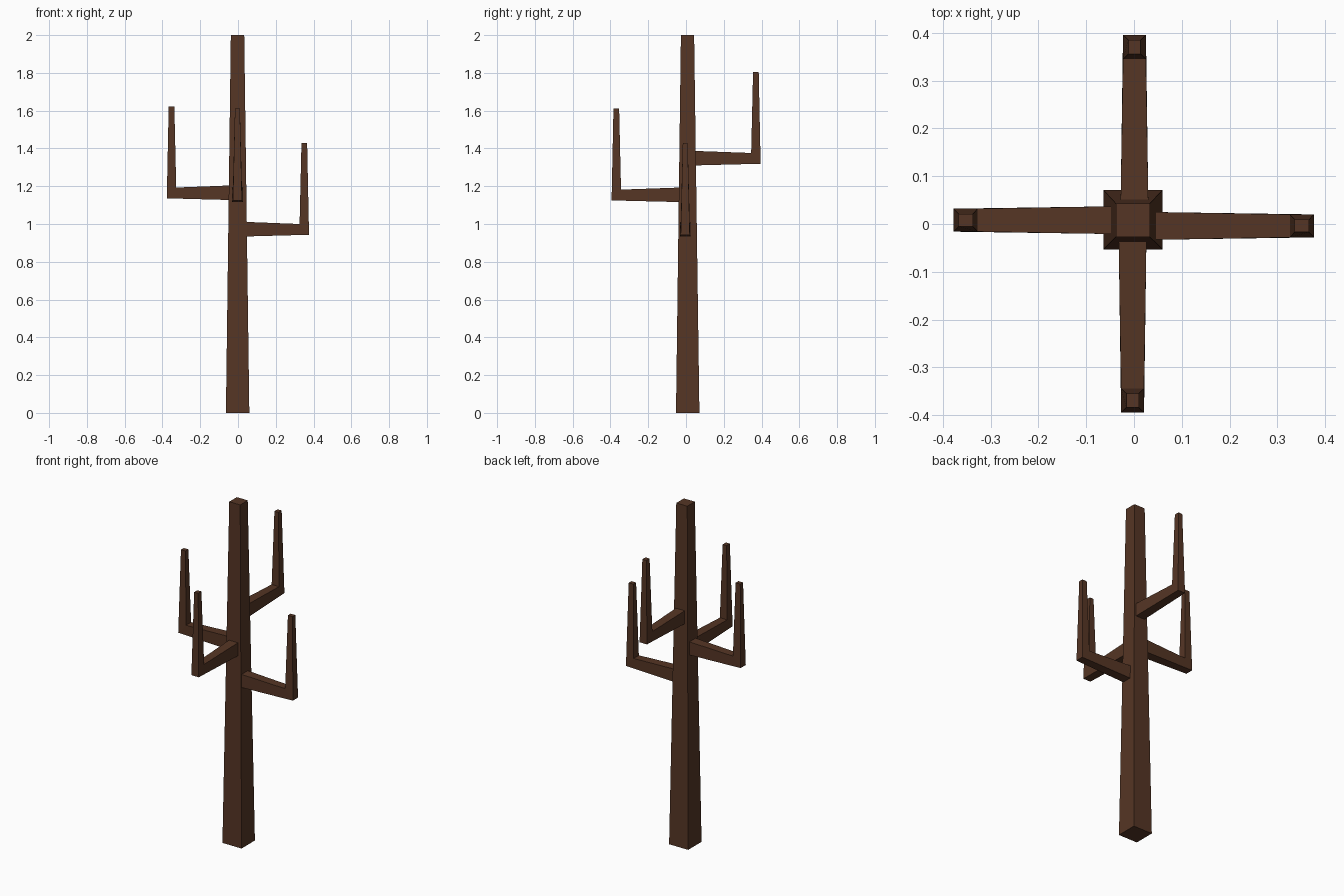
import bpy, bmesh

if "Cube" in bpy.data.objects:
    bpy.data.objects.remove(bpy.data.objects["Cube"])

bark = bpy.data.materials.new("dark brown bark")
bark.diffuse_color = (0.091, 0.036, 0.018, 1)
bark.use_nodes = True
bark.node_tree.nodes["Principled BSDF"].inputs["Base Color"].default_value = bark.diffuse_color


def tube(name, rings):
    """Skin a list of four-cornered rings and close both ends."""
    bm = bmesh.new()
    loops = [[bm.verts.new(p) for p in r] for r in rings]
    for a, b in zip(loops, loops[1:]):
        for i in range(4):
            j = (i + 1) % 4
            bm.faces.new((a[i], a[j], b[j], b[i]))
    bm.faces.new(loops[0])
    bm.faces.new(loops[-1])
    bmesh.ops.recalc_face_normals(bm, faces=bm.faces)
    me = bpy.data.meshes.new(name)
    bm.to_mesh(me)
    bm.free()
    me.materials.append(bark)
    ob = bpy.data.objects.new(name, me)
    bpy.context.collection.objects.link(ob)


def square(x0, x1, y0, y1, z):
    return [(x0, y0, z), (x1, y0, z), (x1, y1, z), (x0, y1, z)]


# tapered trunk
tube("trunk", [square(-0.064, 0.06, -0.053, 0.071, 0),
               square(-0.038, 0.033, -0.027, 0.043, 2)])


def branch(name, axis, sign, z, start, outer, side):
    """Elbow branch: root ring, mitred elbow ring, tip ring.
    z is the height of the outer elbow corner, side the sideways centre."""
    inner = outer - 0.05
    mid = outer - 0.025
    # each ring: outer/lower (r, z), inner/upper (r, z), half width
    spec = [((start, z - 0.009), (start, z + 0.068), 0.029),
            ((outer, z), (inner, z + 0.057), 0.024),
            ((mid + 0.015, z + 0.486), (mid - 0.015, z + 0.486), 0.013)]
    rings = []
    for lo, hi, w in spec:
        ring = []
        for (r, h), s in ((lo, -w), (lo, w), (hi, w), (hi, -w)):
            p = (sign * r, side + s, h) if axis == 'x' else (side + s, sign * r, h)
            ring.append(p)
        rings.append(ring)
    tube(name, rings)


# four branches, one per side
branch("right_branch", 'x', 1, 0.943, 0.042, 0.376, -0.004)
branch("left_branch", 'x', -1, 1.136, 0.042, 0.377, 0.008)
branch("back_branch", 'y', 1, 1.319, 0.042, 0.395, 0.001)
branch("front_branch", 'y', -1, 1.125, 0.032, 0.394, -0.003)
